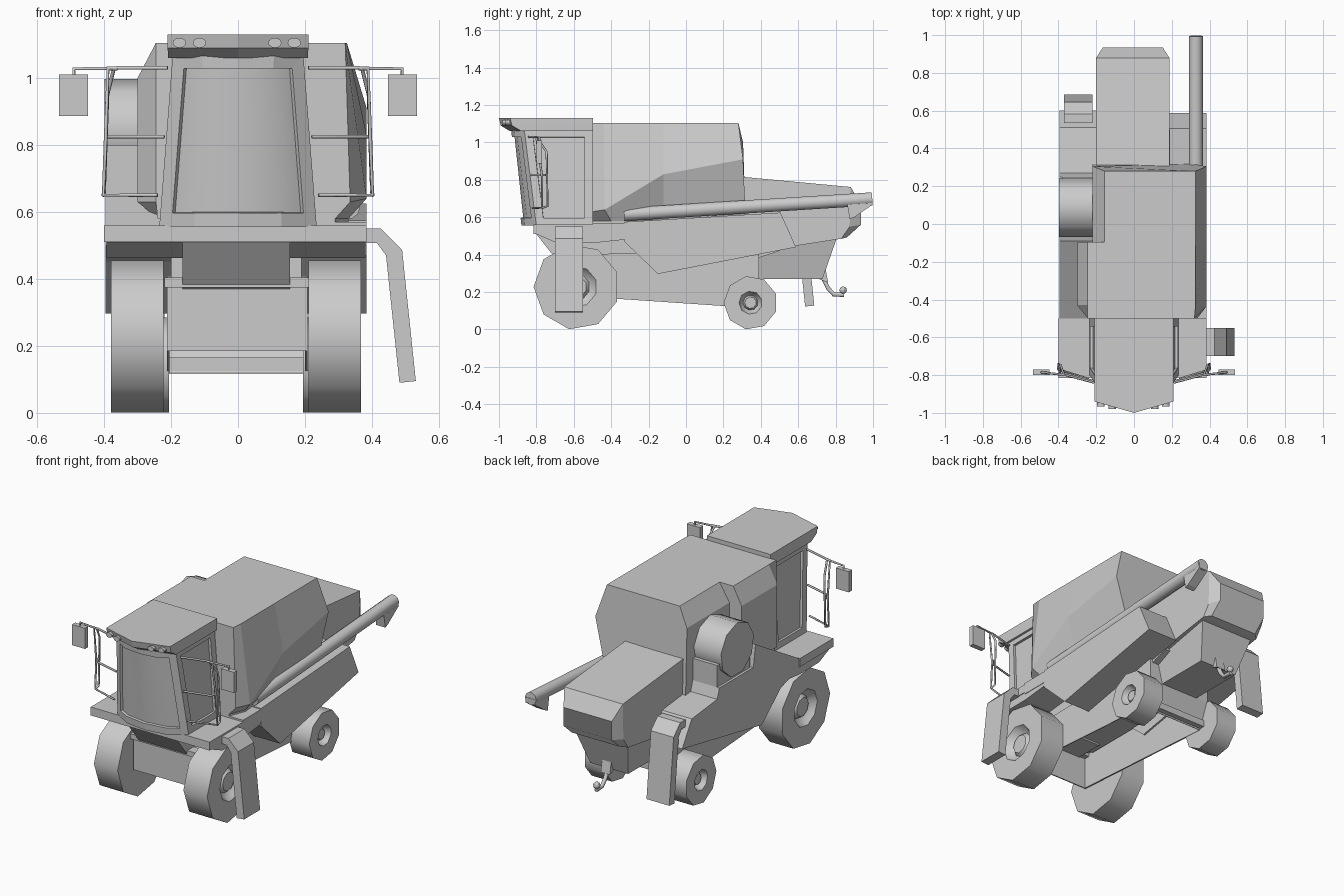
import bpy, bmesh, math
from mathutils import Vector

if "Cube" in bpy.data.objects:
    bpy.data.objects.remove(bpy.data.objects["Cube"])


def make(name, verts, faces, smooth=None):
    me = bpy.data.meshes.new(name)
    me.from_pydata([tuple(v) for v in verts], [], faces)
    bm = bmesh.new()
    bm.from_mesh(me)
    bmesh.ops.recalc_face_normals(bm, faces=bm.faces)
    bm.to_mesh(me)
    bm.free()
    ob = bpy.data.objects.new(name, me)
    bpy.context.collection.objects.link(ob)
    if smooth:
        bpy.ops.object.select_all(action='DESELECT')
        ob.select_set(True)
        bpy.context.view_layer.objects.active = ob
        bpy.ops.object.shade_smooth_by_angle(angle=math.radians(smooth))
    return ob


def loft(name, rings, smooth=None):
    """Skin equal-length rings of 3D points and cap both ends."""
    n = len(rings[0])
    faces = [tuple(range(n)), tuple(range((len(rings) - 1) * n, len(rings) * n))]
    for r in range(len(rings) - 1):
        for i in range(n):
            j = (i + 1) % n
            faces.append((r*n + i, r*n + j, r*n + n + j, r*n + n + i))
    return make(name, [p for ring in rings for p in ring], faces, smooth)


def side_prism(name, pts, x0, x1):
    return loft(name, [[(x, y, z) for y, z in pts] for x in (x0, x1)])


def front_prism(name, pts, y0, y1):
    return loft(name, [[(x, y, z) for x, z in pts] for y in (y0, y1)])


def box(name, x0, x1, y0, y1, z0, z1):
    return side_prism(name, [(y0, z0), (y1, z0), (y1, z1), (y0, z1)], x0, x1)


def lathe_x(name, profile, y, z, n=9, start=math.pi):
    """Turn (x, radius) pairs around an axis parallel to x."""
    rings = [[(x, y + r * math.cos(start + i * math.tau / n),
               z + r * math.sin(start + i * math.tau / n)) for i in range(n)]
             for x, r in profile]
    return loft(name, rings, 45)


def tube(name, pts, r=0.006, res=1):
    cu = bpy.data.curves.new(name, 'CURVE')
    cu.dimensions = '3D'
    cu.bevel_depth, cu.bevel_resolution, cu.use_fill_caps = r, res, True
    sp = cu.splines.new('POLY')
    sp.points.add(len(pts) - 1)
    for p, c in zip(sp.points, pts):
        p.co = (*c, 1)
    ob = bpy.data.objects.new(name, cu)
    bpy.context.collection.objects.link(ob)


# Wheels with recessed hubs, rear axle
for side, s in (("left", -1), ("right", 1)):
    for name, y, z, r, hub, a, b in (("front", -0.585, 0.228, 0.23, 0.11, 0.217, 0.373),
                                     ("rear", 0.345, 0.143, 0.144, 0.062, 0.20, 0.335)):
        prof = [(a, r), (b, r), (b, hub), (b - 0.025, hub * 0.85), (b - 0.04, hub * 0.65), (b - 0.02, hub * 0.5)]
        lathe_x(f"{name}_wheel_{side}", [(s * x - 0.006, q) for x, q in prof], y, z)
box("rear_axle", -0.22, 0.22, 0.325, 0.365, 0.125, 0.165)
box("cross_beam", -0.22, 0.22, -0.7, -0.64, 0.375, 0.405)

# Open-bottomed chassis
chassis = side_prism("chassis", [(-0.68, 0.185), (0.33, 0.117), (0.39, 0.27), (0.39, 0.42), (-0.68, 0.4)], -0.212, 0.208)
bm = bmesh.new()
bm.from_mesh(chassis.data)
bmesh.ops.delete(bm, geom=[f for f in bm.faces if f.normal.z < -0.9], context='FACES')
bm.to_mesh(chassis.data)
bm.free()
sol = chassis.modifiers.new("wall", 'SOLIDIFY')
sol.thickness = 0.01

# Feeder and body core
side_prism("feeder", [(-0.8, 0.51), (-0.69, 0.37), (-0.5, 0.37), (-0.5, 0.51)], -0.165, 0.155)
side_prism("body_core", [(-0.6, 0.53), (-0.6, 0.38), (0.38, 0.38), (0.5, 0.42), (0.5, 0.7), (-0.5, 0.62)], -0.2, 0.19)

# Rear hood: narrowed at the end
loft("rear_hood", [
    [(x, 0.28, z) for x, z in ((-0.2, 0.4), (-0.2, 0.6), (-0.2, 0.818), (0.187, 0.818), (0.187, 0.6), (0.187, 0.4))],
    [(-0.2, 0.83, 0.485), (-0.2, 0.875, 0.55), (-0.2, 0.88, 0.762),
     (0.187, 0.88, 0.762), (0.187, 0.875, 0.55), (0.187, 0.83, 0.485)],
    [(-0.165, 0.86, 0.492), (-0.165, 0.935, 0.56), (-0.165, 0.935, 0.67),
     (0.152, 0.935, 0.67), (0.152, 0.935, 0.56), (0.152, 0.86, 0.492)]])
# Tapered tail chute under the hood
loft("tail_chute", [
    [(-0.13, 0.39, 0.27), (0.12, 0.39, 0.27), (0.12, 0.73, 0.27), (-0.13, 0.73, 0.27)],
    [(-0.185, 0.39, 0.5), (0.175, 0.39, 0.5), (0.175, 0.81, 0.5), (-0.185, 0.81, 0.5)]])

# Side panels
side_prism("right_panel", [(-0.33, 0.575), (-0.33, 0.47), (-0.15, 0.297), (0.588, 0.44), (0.505, 0.625)], 0.185, 0.383)
side_prism("left_panel", [(-0.5, 0.56), (-0.09, 0.8), (-0.07, 0.67), (0.25, 0.67), (0.27, 0.61), (0.51, 0.585),
                          (0.6, 0.44), (-0.15, 0.297), (-0.33, 0.45), (-0.5, 0.5)], -0.395, -0.195)

# Grain tank: ridge on the right side rises towards the rear
def tank_ring(yt, ym, yb, top, ridge, zr, low, left=-0.155):
    return [(-0.22, yb, 0.55), (-0.22, ym, 1.0), (left, yt, 1.105), (top, yt, 1.105),
            (ridge, ym, zr), (low, yb, 0.58), (low, yb, 0.55)]
loft("grain_tank", [tank_ring(-0.5, -0.5, -0.5, 0.32, 0.335, 0.63, 0.29),
                    tank_ring(-0.44, -0.435, -0.4, 0.325, 0.384, 0.64, 0.33),
                    tank_ring(-0.12, -0.12, -0.12, 0.325, 0.384, 0.83, 0.3),
                    tank_ring(0.28, 0.305, 0.32, 0.325, 0.384, 0.91, 0.3)])
# Left bulge with chamfered front
bulge = [(-0.15, 1.105), (-0.245, 1.105), (-0.3, 1.0), (-0.3, 0.63), (-0.24, 0.58), (-0.15, 0.58)]
loft("tank_left_bulge", [[(max(x, -0.245), -0.5, z) for x, z in bulge]] +
     [[(x, y, z) for x, z in bulge] for y in (-0.43, -0.095)])

# Rotary air screen and support
lathe_x("air_screen", [(-0.2, 0.157), (-0.398, 0.157)], 0.085, 0.84, 9, math.pi / 2)
box("screen_support", -0.38, -0.2, -0.06, 0.25, 0.64, 0.8)

# Platform and fender underside
box("platform", -0.4, 0.384, -0.815, -0.5, 0.51, 0.56)
side_prism("platform_underside", [(-0.805, 0.512), (-0.69, 0.462), (-0.5, 0.462), (-0.33, 0.48), (-0.33, 0.512)], -0.393, 0.38)
box("right_step_deck", 0.19, 0.383, -0.5, -0.3, 0.5, 0.57)

# Cab with inset windows
def cab_ring(w, side_y, mid_y, tip_y, z):
    half = [(w, -0.5), (w, side_y), (w * 0.55, mid_y)]
    return [(x, y, z) for x, y in half] + [(0, tip_y, z)] + [(-x, y, z) for x, y in reversed(half)]
cab = loft("cab", [cab_ring(0.235, -0.8, -0.862, -0.88, 0.555), cab_ring(0.195, -0.865, -0.92, -0.935, 1.07)])
bm = bmesh.new()
bm.from_mesh(cab.data)
bm.normal_update()
glass = [f for f in bm.faces if abs(f.normal.z) < 0.9 and f.normal.y < 0.5]
front = [f for f in glass if f.normal.y < -0.4]
doors = [f for f in glass if f not in front]
for thick, depth in ((0.042, 0), (0.001, -0.014)):
    bmesh.ops.inset_region(bm, faces=front, thickness=thick, depth=depth, use_even_offset=True)
    bmesh.ops.inset_individual(bm, faces=doors, thickness=thick, depth=depth, use_even_offset=True)
for f in front:
    f.smooth = True
bm.to_mesh(cab.data)
bm.free()

# Roof with pointed visor and work lights
def roof_ring(z, side_y, tip_y, w=0.21):
    return [(w, -0.497, z), (w, side_y, z), (0, tip_y, z), (-w, side_y, z), (-w, -0.497, z)]
loft("cab_roof", [roof_ring(1.06, -0.88, -0.94, 0.209), roof_ring(1.09, -0.93, -0.99), roof_ring(1.13, -0.94, -1.0)])
for i, x in enumerate((-0.175, -0.115, 0.11, 0.168)):
    bpy.ops.mesh.primitive_cylinder_add(vertices=12, radius=0.02, depth=0.04,
                                        location=(x, -0.945 - (0.015 if abs(x) < 0.14 else 0), 1.105),
                                        rotation=(math.pi / 2, 0, 0), scale=(1, 0.75, 1))
    bpy.context.object.name = f"work_light_{i + 1}"

# Handrails, mirror arms and mirrors
for side, s in (("left", -1), ("right", 1)):
    def path(pts):
        return [(s * x, y, z) for x, y, z in pts]
    tube(f"rail_outer_{side}", path([(0.21, -0.84, 1.03), (0.36, -0.8, 1.03), (0.388, -0.8, 1.03),
                                     (0.395, -0.77, 0.82), (0.402, -0.77, 0.65), (0.24, -0.82, 0.65)]))
    tube(f"rail_rear_{side}", path([(0.37, -0.8, 1.03), (0.39, -0.745, 0.95), (0.4, -0.74, 0.66), (0.402, -0.77, 0.65)]))
    tube(f"rail_middle_{side}", path([(0.22, -0.83, 0.825), (0.37, -0.79, 0.825), (0.396, -0.75, 0.825)]))
    tube(f"mirror_arm_{side}", path([(0.36, -0.8, 1.028), (0.49, -0.785, 1.028), (0.49, -0.785, 0.97)]))
    box(f"mirror_{side}", s * 0.448, s * 0.534, -0.8, -0.77, 0.887, 1.01)

# Ladders: one profile used at front right and rear left
ladder = [(0.38, 0.55), (0.427, 0.55), (0.49, 0.487), (0.531, 0.095), (0.482, 0.09),
          (0.442, 0.47), (0.415, 0.507), (0.38, 0.507)]
front_prism("front_ladder", ladder, -0.7, -0.55)
side_prism("rear_ladder", [(u + 0.155, z + 0.033) for u, z in ladder], -0.37, -0.22)

# Unloading auger with spout
a, b = Vector((0.328, -0.33, 0.615)), Vector((0.328, 0.995, 0.698))
tube("auger_tube", [a, b], 0.037, 3)
side_prism("auger_spout", [(0.86, 0.68), (0.875, 0.59), (0.9, 0.6), (0.998, 0.668), (0.998, 0.7)], 0.298, 0.358)

# Tow hitch
tube("hitch_arm", [(0, 0.69, 0.36), (0, 0.76, 0.22), (0, 0.79, 0.187), (0, 0.845, 0.185)], 0.013)
side_prism("hitch_bracket", [(0.7, 0.36), (0.71, 0.27), (0.76, 0.25), (0.74, 0.36)], -0.03, 0.03)
bpy.ops.mesh.primitive_uv_sphere_add(segments=10, ring_count=6, radius=0.02, location=(0, 0.84, 0.21))
bpy.context.object.name = "hitch_ball"
